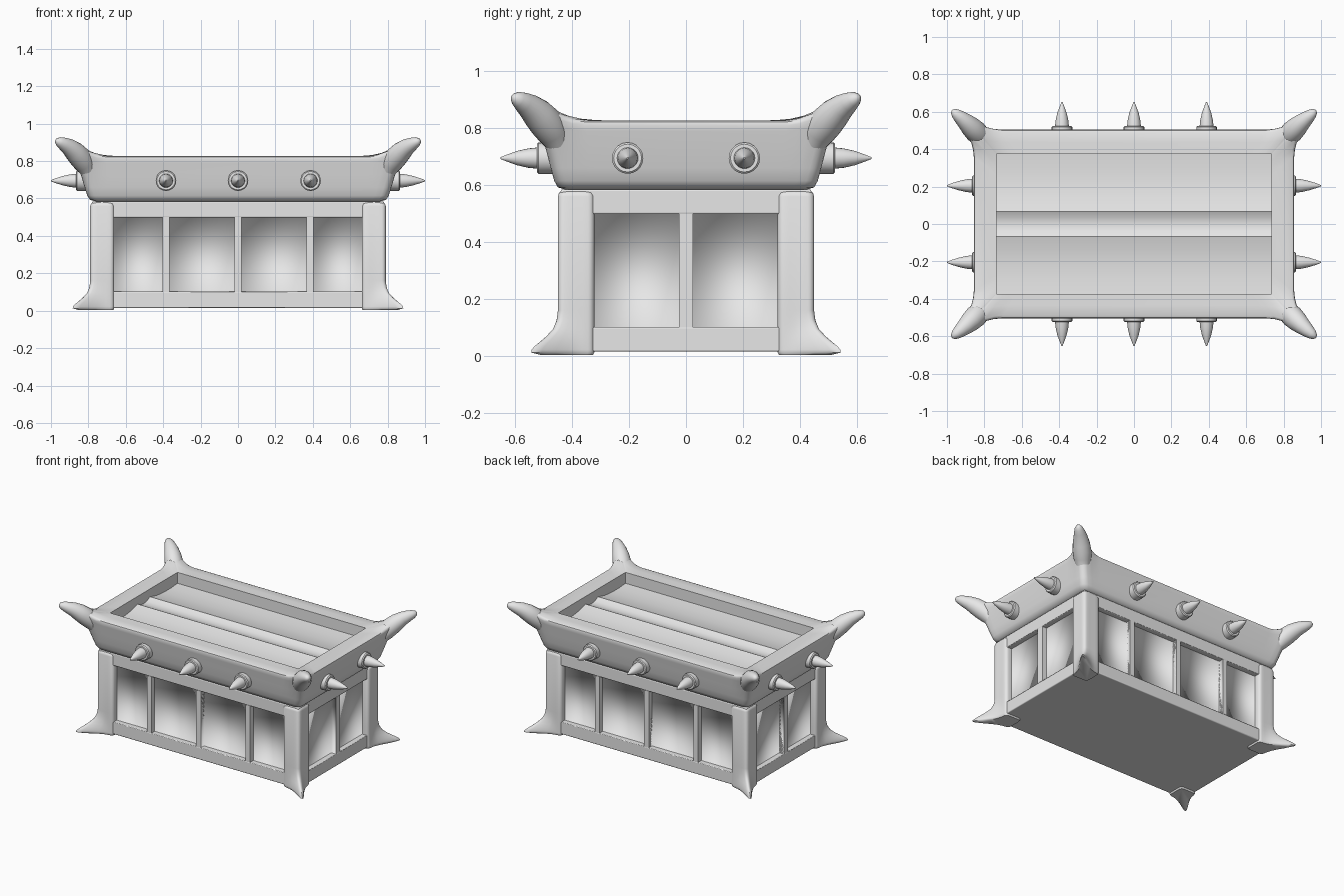
import bpy, bmesh, math
from mathutils import Vector, Matrix

cube = bpy.data.objects.get("Cube")
if cube:
    bpy.data.objects.remove(cube, do_unlink=True)

grey = bpy.data.materials.new("plain_grey")
grey.use_nodes = True
grey.diffuse_color = (0.8, 0.8, 0.8, 1)
grey.node_tree.nodes["Principled BSDF"].inputs["Base Color"].default_value = (0.8, 0.8, 0.8, 1)


def finish(name, bm, angle=40, mirror=False, bevel=0, recalc=True):
    """Turn a bmesh into a shaded object, optionally mirrored to all corners."""
    if recalc:
        bmesh.ops.recalc_face_normals(bm, faces=bm.faces[:])
    mesh = bpy.data.meshes.new(name)
    bm.to_mesh(mesh)
    bm.free()
    obj = bpy.data.objects.new(name, mesh)
    bpy.context.collection.objects.link(obj)
    mesh.materials.append(grey)
    if bevel:
        mod = obj.modifiers.new("soft_edges", 'BEVEL')
        mod.width, mod.segments = bevel, 3
    if mirror:
        mod = obj.modifiers.new("corners", 'MIRROR')
        mod.use_axis = (True, True, False)
        mod.use_mirror_merge = False
    bpy.ops.object.select_all(action='DESELECT')
    obj.select_set(True)
    bpy.context.view_layer.objects.active = obj
    bpy.ops.object.shade_smooth_by_angle(angle=math.radians(angle))


def box(name, low, high, bevel=0.0):
    low, high = Vector(low), Vector(high)
    bm = bmesh.new()
    size = Matrix.Diagonal((*(high - low), 1))
    bmesh.ops.create_cube(bm, size=1, matrix=Matrix.Translation((low + high) / 2) @ size)
    finish(name, bm, bevel=bevel)


def loft(bm, loops, cap_end=True):
    """Skin a list of closed point loops of equal length."""
    rings = [[bm.verts.new(p) for p in loop] for loop in loops]
    n = len(rings[0])
    for a, b in zip(rings, rings[1:]):
        for i in range(n):
            bm.faces.new((a[i], a[(i + 1) % n], b[(i + 1) % n], b[i]))
    bm.faces.new(rings[0][::-1])
    if cap_end:
        bm.faces.new(rings[-1])


def horn(name, stations, sides=20):
    """Tapered horn along stations of (x, y, z, radius), at all four corners."""
    pts = [Vector(s[:3]) for s in stations]
    loops = []
    for i, s in enumerate(stations):
        tangent = (pts[min(i + 1, len(pts) - 1)] - pts[max(i - 1, 0)]).normalized()
        side = tangent.cross(Vector((0, 0, 1))).normalized()
        up = side.cross(tangent)
        angles = [2 * math.pi * k / sides for k in range(sides)]
        loops.append([pts[i] + s[3] * (math.cos(a) * side + math.sin(a) * up) for a in angles])
    bm = bmesh.new()
    loft(bm, loops)
    finish(name, bm, angle=60, mirror=True)


def rounded_loop(hx, hy, z, r, offsets, flare=0.0, steps=4):
    """Rounded rectangle with extra points near its corners, which may flare out and up."""
    pts = []
    for q, (sx, sy) in enumerate([(1, 1), (-1, 1), (-1, -1), (1, -1)]):
        stops = [(0, -o) for o in offsets[::-1]]
        stops += [(k / steps, 0) for k in range(steps + 1)]
        stops += [(1, o) for o in offsets]
        for turn, slide in stops:
            a = math.pi / 2 * (q + turn)
            pull = flare * (1 - abs(slide) / 0.11) ** 2
            x = sx * (hx - r + pull) + r * math.cos(a) - slide * math.sin(a)
            y = sy * (hy - r + pull) + r * math.sin(a) + slide * math.cos(a)
            pts.append((x, y, z + 1.3 * pull))
    return pts


def hollow_panel(name, a, b, face, turn, depth=0.035):
    """Recessed bay between a and b on the wall at distance face, turned about z."""
    bm = bmesh.new()
    rings = [[bm.verts.new((x, y, z)) for x, z in ((a, 0.1), (b, 0.1), (b, 0.5), (a, 0.5))]
             for y in (-face, depth - face)]
    for i in range(4):
        j = (i + 1) % 4
        bm.faces.new((rings[0][i], rings[0][j], rings[1][j], rings[1][i]))
    bm.faces.new(rings[1])
    bmesh.ops.rotate(bm, verts=bm.verts[:], matrix=Matrix.Rotation(turn, 3, 'Z'))
    finish(name, bm, angle=120, recalc=False)


def spike(name, offset, wall, tip, turn):
    """Turned collar and pointed spike, pushed out of the rim."""
    profile = [(0.055, wall - 0.06), (0.055, wall - 0.006), (0.049, wall), (0.037, wall),
               (0.034, wall + 0.03), (0.025, wall + 0.07), (0.013, tip - 0.025), (0.003, tip)]
    loops = [[(offset + r * math.cos(t), -d, 0.695 + r * math.sin(t))
              for t in [2 * math.pi * k / 20 for k in range(20)]] for r, d in profile]
    bm = bmesh.new()
    loft(bm, loops)
    bmesh.ops.rotate(bm, verts=bm.verts[:], matrix=Matrix.Rotation(turn, 3, 'Z'))
    finish(name, bm, angle=35)


# Chest body: base slab, top rail, dividers and recessed bays
BX, BY = 0.78, 0.44
box("base_slab", (-BX, -BY, 0.015), (BX, BY, 0.102), 0.006)
box("top_rail", (-BX, -BY, 0.498), (BX, BY, 0.585), 0.006)
for s in (-1, 1):
    wall = "front" if s < 0 else "back"
    turn = 0 if s < 0 else math.pi
    y0, y1 = sorted((s * BY, s * (BY - 0.06)))
    for x in (-0.385, 0, 0.385):
        box(wall + "_divider", (x - 0.018, y0, 0.1), (x + 0.018, y1, 0.5))
    for a, b in ((-0.67, -0.403), (-0.367, -0.018), (0.018, 0.367), (0.403, 0.67)):
        hollow_panel(wall + "_bay", a, b, BY, turn)
    end = "right" if s < 0 else "left"
    x0, x1 = sorted((s * BX, s * (BX - 0.06)))
    box(end + "_divider", (x0, -0.024, 0.1), (x1, 0.024, 0.5))
    for a, b in ((-0.33, -0.024), (0.024, 0.33)):
        hollow_panel(end + "_bay", a, b, BX, s * math.pi / 2)

# Corner legs whose outer edge sweeps out into a pointed foot
HALF = 0.064
leg_loops = []
for z, inset, pull in ((0.004, 0.004, 0.125), (0.012, 0, 0.138), (0.022, 0, 0.136),
                       (0.035, 0, 0.12), (0.05, 0, 0.094), (0.07, 0, 0.06),
                       (0.095, 0, 0.027), (0.125, 0, 0.008), (0.16, 0, 0),
                       (0.56, 0, 0), (0.573, 0.004, 0), (0.58, 0.014, 0)):
    loop = []
    for x, y, h in rounded_loop(HALF - inset, HALF - inset, z, 0.022, (0.018, 0.036)):
        out = pull * max(0, (x + y) / (2 * HALF)) ** 3
        loop.append((0.726 + x + out, 0.386 + y + out, h))
    leg_loops.append(loop)
legs = bmesh.new()
loft(legs, leg_loops)
finish("corner_legs", legs, angle=50, mirror=True)

# Tray rim with an open top, its corners sweeping up into the horns
rim = bmesh.new()
loft(rim, [rounded_loop(hx, hy, z, r, (0.035, 0.07, 0.11), flare) for hx, hy, z, r, flare in (
    (0.76, 0.425, 0.585, 0.03, 0), (0.79, 0.45, 0.592, 0.04, 0),
    (0.806, 0.463, 0.615, 0.04, 0), (0.82, 0.475, 0.66, 0.04, 0),
    (0.836, 0.488, 0.725, 0.04, 0.006), (0.852, 0.50, 0.79, 0.04, 0.024),
    (0.856, 0.504, 0.81, 0.04, 0.035), (0.853, 0.501, 0.822, 0.038, 0.038),
    (0.84, 0.488, 0.827, 0.03, 0.038), (0.79, 0.435, 0.827, 0.015, 0.014),
    (0.735, 0.375, 0.827, 0.004, 0), (0.735, 0.375, 0.68, 0.004, 0))], cap_end=False)
finish("tray_rim", rim, angle=50)

# Gently sagging lid panels with a narrow channel between them
half = [(0.377, 0.75), (0.30, 0.744), (0.22, 0.745), (0.14, 0.753), (0.068, 0.772),
        (0.035, 0.755), (0, 0.75)]
profile = half + [(-y, z) for y, z in half[-2::-1]]
lid = bmesh.new()
pairs = [[lid.verts.new((x, y, z)) for x in (-0.736, 0.736)] for y, z in profile]
for p, q in zip(pairs, pairs[1:]):
    lid.faces.new((p[0], q[0], q[1], p[1]))
finish("lid_panels", lid, angle=30, recalc=False)

# Corner horns
horn("corner_horns", [(0.785, 0.435, 0.70, 0.036), (0.80, 0.45, 0.75, 0.046),
                      (0.82, 0.468, 0.785, 0.056), (0.845, 0.493, 0.82, 0.06),
                      (0.875, 0.522, 0.851, 0.055), (0.905, 0.55, 0.876, 0.045),
                      (0.932, 0.573, 0.891, 0.036), (0.954, 0.591, 0.902, 0.027),
                      (0.968, 0.603, 0.907, 0.016), (0.973, 0.607, 0.908, 0.005)])

# Spikes around the rim
for x in (-0.385, 0, 0.388):
    spike("front_spike", x, 0.524, 0.652, 0)
    spike("back_spike", -x, 0.524, 0.652, math.pi)
for y in (-0.205, 0.205):
    spike("left_spike", y, 0.866, 1.0, math.pi / 2)
    spike("right_spike", y, 0.866, 1.0, -math.pi / 2)
